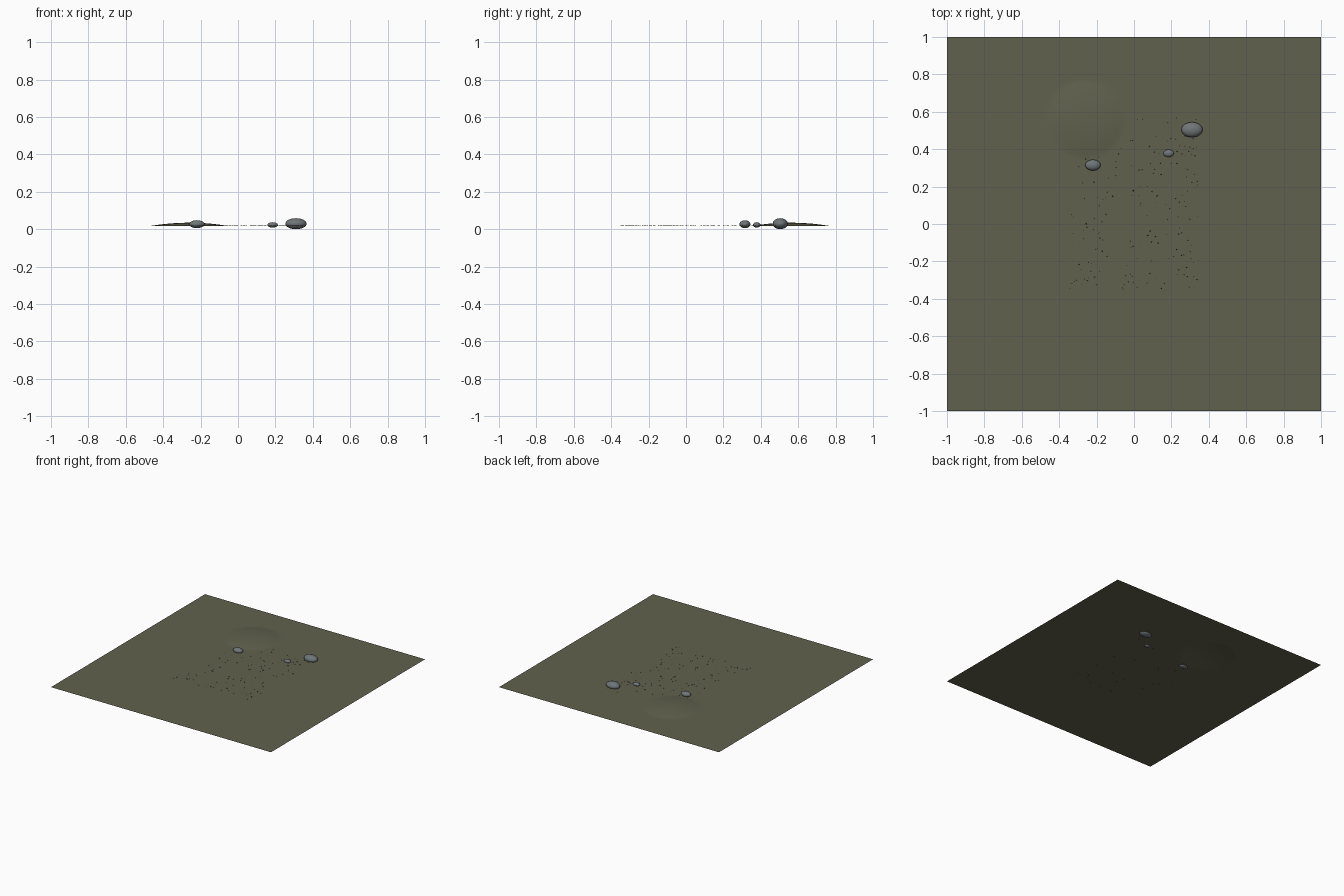
import bpy, bmesh, random
from mathutils import Matrix, Vector

if "Cube" in bpy.data.objects:
    bpy.data.objects.remove(bpy.data.objects["Cube"])

random.seed(4)
GROUND_Z = 0.018
MOUND = Vector((-0.26, 0.56))
MOUND_R, MOUND_H = 0.205, 0.017


def material(name, rgb):
    m = bpy.data.materials.new(name)
    m.diffuse_color = (*rgb, 1)
    m.use_nodes = True
    m.node_tree.nodes["Principled BSDF"].inputs["Base Color"].default_value = m.diffuse_color
    return m


olive = material("olive ground", (0.12, 0.12, 0.076))
grey = material("grey stone", (0.16, 0.18, 0.188))
dark = material("dark grit", (0.05, 0.047, 0.03))


def finish(bm, name, mat, smooth=True):
    me = bpy.data.meshes.new(name)
    bm.to_mesh(me)
    bm.free()
    me.materials.append(mat)
    for p in me.polygons:
        p.use_smooth = smooth
    ob = bpy.data.objects.new(name, me)
    bpy.context.collection.objects.link(ob)
    return ob


def ground_height(x, y):
    r = (Vector((x, y)) - MOUND).length / MOUND_R
    return GROUND_Z + MOUND_H * max(0, 1 - r * r)


# Ground sheet with one low mound
bm = bmesh.new()
bmesh.ops.create_grid(bm, x_segments=120, y_segments=120, size=1)
for v in bm.verts:
    v.co.z = ground_height(v.co.x, v.co.y)
finish(bm, "ground", olive)

# Half-sunk flattened stones: x, y, z, size
for name, x, y, z, s in [("large_stone", 0.31, 0.504, 0.0295, 0.057),
                         ("medium_stone", -0.22, 0.315, 0.027, 0.041),
                         ("small_stone", 0.185, 0.378, 0.023, 0.028)]:
    bm = bmesh.new()
    bmesh.ops.create_uvsphere(bm, u_segments=24, v_segments=14, radius=1)
    bm.transform(Matrix.Translation((x, y, z)) @
                 Matrix.Diagonal((s, s * 0.71, s * 0.515, 1)))
    finish(bm, name, grey)

# Grit scattered over the middle of the ground, none on the mound
bm = bmesh.new()
for i in range(230):
    x, y = random.uniform(-0.35, 0.35), random.uniform(-0.35, 0.57)
    if (Vector((x, y)) - MOUND).length < MOUND_R:
        continue
    r = random.uniform(0.002, 0.0045)
    bmesh.ops.create_icosphere(
        bm, subdivisions=1, radius=r,
        matrix=Matrix.Translation((x, y, GROUND_Z + 0.0005)) @
        Matrix.Diagonal((1, 0.8, 0.5, 1)))
finish(bm, "grit", dark, smooth=False)
